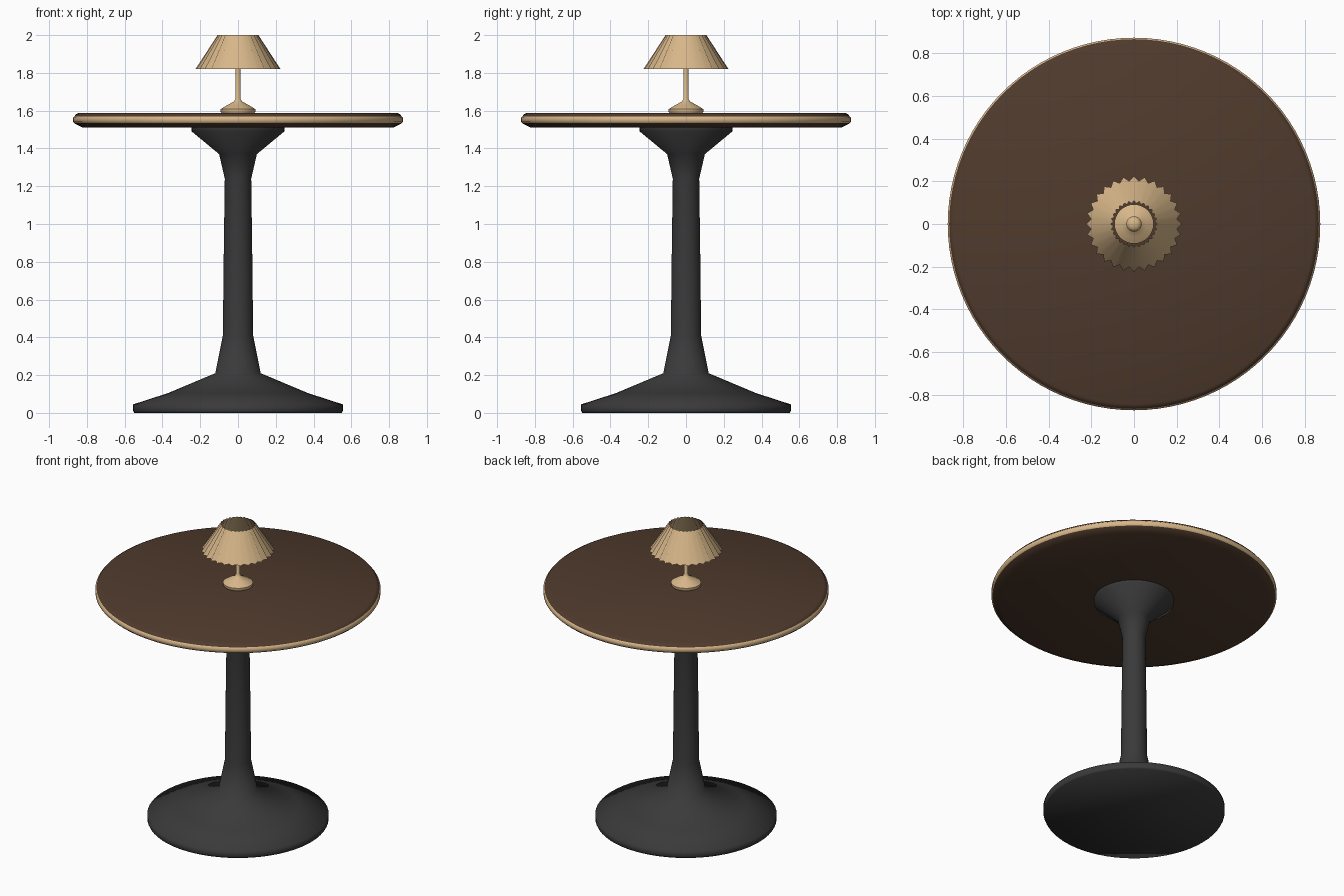
import bpy, bmesh
from math import sin, cos, pi, radians

cube = bpy.data.objects.get("Cube")
if cube:
    bpy.data.objects.remove(cube, do_unlink=True)


def material(name, rgb):
    mat = bpy.data.materials.new(name)
    mat.use_nodes = True
    mat.diffuse_color = (*rgb, 1)
    mat.node_tree.nodes["Principled BSDF"].inputs["Base Color"].default_value = (*rgb, 1)
    return mat


BLACK = material("charcoal black", (0.042, 0.042, 0.042))
BROWN = material("dark walnut", (0.08, 0.043, 0.026))
TAN = material("warm tan", (0.68, 0.47, 0.25))


def lathe(name, profile, mats, segments=64, pleat=0.0, caps=True, angle=50):
    """Spin (radius, z) points, bottom to top; pleat pulls every second column inwards."""
    bm = bmesh.new()
    rings = []
    for r, z in profile:
        ring = []
        for i in range(segments):
            a = 2 * pi * i / segments
            rr = r * (1 - pleat * (i % 2))
            ring.append(bm.verts.new((rr * cos(a), rr * sin(a), z)))
        rings.append(ring)
    for low, high in zip(rings, rings[1:]):
        for i in range(segments):
            j = (i + 1) % segments
            bm.faces.new((low[i], low[j], high[j], high[i]))
    if caps:
        bm.faces.new(rings[0][::-1])
        bm.faces.new(rings[-1])
    mesh = bpy.data.meshes.new(name)
    bm.to_mesh(mesh)
    bm.free()
    for mat in mats:
        mesh.materials.append(mat)
    obj = bpy.data.objects.new(name, mesh)
    bpy.context.collection.objects.link(obj)
    bpy.ops.object.select_all(action="DESELECT")
    obj.select_set(True)
    bpy.context.view_layer.objects.active = obj
    bpy.ops.object.shade_smooth_by_angle(angle=radians(angle))
    return obj


# Trumpet-shaped pedestal with a broad foot
lathe("pedestal", [(0.55, 0), (0.555, 0.01), (0.555, 0.045), (0.37, 0.105),
                   (0.12, 0.21), (0.08, 0.41), (0.076, 0.8), (0.07, 1.24),
                   (0.1, 1.37), (0.245, 1.49), (0.245, 1.515)], [BLACK], angle=80)

# Round top with a tan band around its edge
top = lathe("table_top", [(0.82, 1.51), (0.862, 1.53), (0.866, 1.535), (0.873, 1.541),
                          (0.873, 1.564), (0.866, 1.57), (0.86, 1.58), (0.845, 1.588)],
            [BROWN, TAN], segments=96)
for face in top.data.polygons:
    if 1.534 < face.center.z < 1.571 and len(face.vertices) == 4:
        face.material_index = 1

# Table lamp: foot and stem, socket, pleated open shade
lathe("lamp_base", [(0.085, 1.585), (0.092, 1.595), (0.092, 1.608), (0.06, 1.628),
                    (0.022, 1.648), (0.013, 1.662), (0.013, 1.85)], [TAN], segments=32)
lathe("lamp_socket", [(0.02, 1.84), (0.036, 1.85), (0.036, 1.88), (0.02, 1.895)],
      [TAN], segments=24)
lathe("lamp_shade", [(0.225, 1.82), (0.108, 2.0)], [TAN], segments=56,
      pleat=0.1, caps=False, angle=180)
